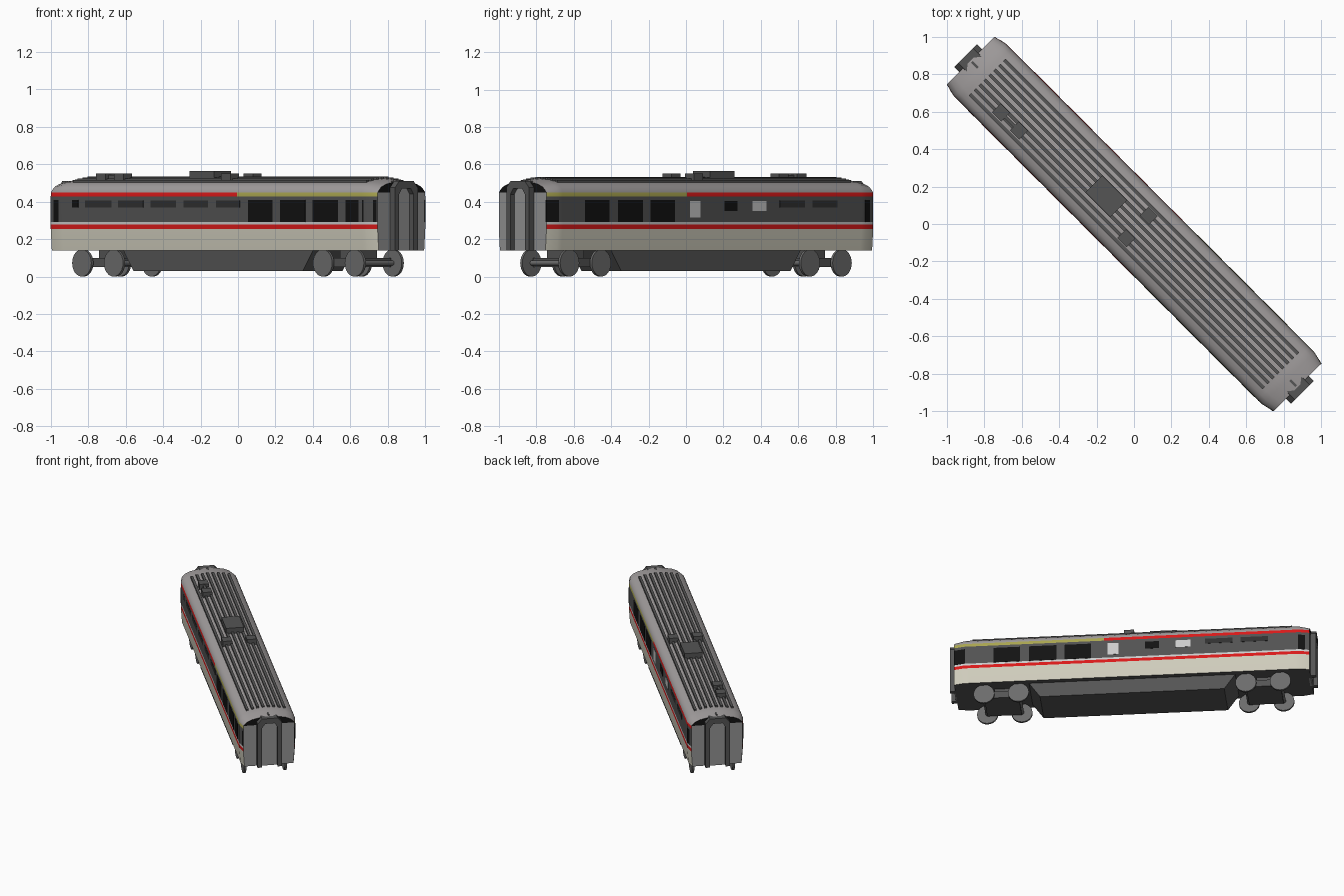
import bpy, bmesh, math
from mathutils import Matrix, Vector

if "Cube" in bpy.data.objects:
    bpy.data.objects.remove(bpy.data.objects["Cube"])

HEADING = -math.pi / 4     # coach lies diagonally; local x = length, local y = width


def mat(name, r, g, b):
    m = bpy.data.materials.new(name)
    m.diffuse_color = (r, g, b, 1)
    m.use_nodes = True
    m.node_tree.nodes["Principled BSDF"].inputs["Base Color"].default_value = m.diffuse_color
    return m


beige = mat("beige", .62, .60, .50)
red = mat("red", .70, .01, .01)
yellow = mat("yellow", .40, .38, .08)
white = mat("white", .58, .58, .58)
wall = mat("wall_grey", .085, .085, .085)
roof = mat("roof_grey", .36, .34, .34)
end_grey = mat("end_grey", .30, .30, .30)
dark = mat("dark_grey", .09, .09, .09)
steel = mat("steel", .15, .15, .15)
black = mat("black", .006, .006, .006)
vent = mat("vent_dark", .03, .03, .03)
MATS = [beige, red, yellow, white, wall, roof, end_grey, dark, steel, black, vent]


def finish(name, bm, material=None, smooth=False):
    bmesh.ops.recalc_face_normals(bm, faces=bm.faces)
    me = bpy.data.meshes.new(name)
    bm.to_mesh(me)
    bm.free()
    ob = bpy.data.objects.new(name, me)
    bpy.context.collection.objects.link(ob)
    ob.rotation_euler.z = HEADING
    for m in ([material] if material else MATS):
        me.materials.append(m)
    if smooth:
        bpy.ops.object.select_all(action='DESELECT')
        ob.select_set(True)
        bpy.context.view_layer.objects.active = ob
        bpy.ops.object.shade_smooth_by_angle(angle=math.radians(30))
    return ob


def add_box(bm, x0, x1, y0, y1, z0, z1):
    c = Vector(((x0 + x1) / 2, (y0 + y1) / 2, (z0 + z1) / 2))
    s = Matrix.Diagonal((x1 - x0, y1 - y0, z1 - z0, 1))
    bmesh.ops.create_cube(bm, size=1, matrix=Matrix.Translation(c) @ s)


def box(name, material, *dims):
    bm = bmesh.new()
    add_box(bm, *dims)
    return finish(name, bm, material)


def prism(bm, pts, offset):
    a = [bm.verts.new(p) for p in pts]
    b = [bm.verts.new(Vector(p) + Vector(offset)) for p in pts]
    bm.faces.new(a)
    bm.faces.new(b[::-1])
    for i in range(len(a)):
        j = (i + 1) % len(a)
        bm.faces.new((a[i], a[j], b[j], b[i]))


# Body shell: half section (width, height, colour of the band above each point)
SECTION = [(.188, .14, beige), (.197, .255, red), (.197, .278, white), (.197, .292, wall),
           (.197, .428, None), (.196, .450, roof), (.186, .474, roof), (.166, .492, roof),
           (.130, .506, roof), (.070, .518, roof), (.025, .523, roof)]
# Stations along the length: position, width factor, roof drop
STATIONS = [(-1.235, .915, .013), (-1.165, 1, .003), (-1.13, 1, 0), (.19, 1, 0),
            (1.13, 1, 0), (1.165, 1, .003), (1.235, .915, .013)]
bm = bmesh.new()
rings = []
for u, w, d in STATIONS:
    rings.append([[bm.verts.new((u, s * y * w, z - (d if z > .46 else 0)))
                   for y, z, _ in SECTION] for s in (-1, 1)])


def face(verts, m):
    bm.faces.new(verts).material_index = MATS.index(m)


for k in range(len(rings) - 1):
    a, b = rings[k], rings[k + 1]
    stripe = red if STATIONS[k][0] < .1 else yellow
    for s in (0, 1):
        for i in range(len(SECTION) - 1):
            face((a[s][i], a[s][i + 1], b[s][i + 1], b[s][i]), SECTION[i][2] or stripe)
    face((a[0][-1], a[1][-1], b[1][-1], b[0][-1]), roof)
    face((a[0][0], a[1][0], b[1][0], b[0][0]), dark)
for r in (rings[0], rings[-1]):
    for i in range(len(SECTION) - 1):
        face((r[0][i], r[1][i], r[1][i + 1], r[0][i + 1]),
             black if SECTION[i][1] > .44 else end_grey)
finish("body_shell", bm, smooth=True)


# Windows and vents: thin panels that follow the tapered plan
def half_width(u):
    return .197 * (1 - .085 * max(0, (abs(u) - 1.165) / .07))


def panels(name, material, side, spans, z0, z1):
    bm = bmesh.new()
    for p0, p1 in spans:
        u0, u1 = [(p + .139) * 1.4142 * (-1 if side > 0 else 1) + (.3932 if side > 0 else 0)
                  for p in (p0, p1)]
        out = [(u, side * (half_width(u) + .0015), z)
               for u, z in ((u0, z0), (u1, z0), (u1, z1), (u0, z1))]
        prism(bm, out, (0, -side * .006, 0))
    finish(name, bm, material)


# left side spans are read along x, right side spans along y
panels("left_windows", black, -1, [(-.99, -.958), (.055, .185), (.225, .36), (.40, .535),
                                   (.575, .645), (.665, .73)], .293, .408)
panels("left_small_window", black, -1, [(-.885, -.853)], .37, .408)
panels("left_vents", vent, -1, [(-.815, -.675), (-.64, -.505), (-.465, -.33),
                                (-.29, -.16), (-.115, .01)], .37, .407)
panels("right_windows", black, 1, [(-.735, -.68), (-.54, -.41), (-.365, -.23),
                                   (-.19, -.06), (.958, .99)], .293, .408)
panels("right_small_window", black, 1, [(.205, .275)], .35, .405)
panels("right_tall_light_panel", white, 1, [(.02, .075)], .315, .405)
panels("right_light_panel", white, 1, [(.355, .43)], .35, .405)
panels("right_vents", vent, 1, [(.50, .635), (.675, .81)], .37, .407)

# Roof ribs, sitting on the arch
bm = bmesh.new()
for i in range(8):
    y = (i - 3.5) * .037
    z = .525 - 1.1 * y * y
    add_box(bm, -1.11, 1.11, y - .009, y + .009, z - .02, z + .009)
finish("roof_ribs", bm, dark)

# Roof equipment boxes
box("large_roof_unit", dark, -.304, -.117, -.063, .063, .51, .565)
bm = bmesh.new()
for u, v in ((.025, .086), (.025, -.084), (-.923, -.081), (-.788, -.081)):
    add_box(bm, u - .035, u + .035, v - .033, v + .033, .505, .551)
add_box(bm, -.90, -.80, -.09, -.072, .505, .543)
finish("small_roof_units", bm, dark)

# Ends: arched gangway frame around a door panel, and dome seams
for s, tag in ((-1, "rear"), (1, "front")):
    outer = [(-.086, .14), (-.086, .475), (-.055, .51), (.055, .51), (.086, .475), (.086, .14)]
    inner = [(-.055, .14), (-.055, .44), (-.032, .472), (.032, .472), (.055, .44), (.055, .14)]
    bm = bmesh.new()
    for i in range(5):
        ring = [outer[i], outer[i + 1], inner[i + 1], inner[i]]
        prism(bm, [(s * 1.20, y, z) for y, z in ring], (s * .073, 0, 0))
    finish(tag + "_gangway_frame", bm, dark)
    bm = bmesh.new()
    prism(bm, [(s * 1.22, y, z) for y, z in inner], (s * .022, 0, 0))
    finish(tag + "_end_door", bm, end_grey)
    a, b = sorted((s * 1.11, s * 1.225))
    box(tag + "_roof_seam", dark, a, b, -.006, .006, .49, .518)

    # Bogie: side frames, cross beam, axles and wheels
    bm = bmesh.new()
    a, b = sorted((s * .79, s * 1.03))
    add_box(bm, a, b, -.125, .125, .05, .10)
    c = s * .91
    add_box(bm, c - .05, c + .05, -.09, .09, .09, .145)
    finish(tag + "_bogie_frame", bm, dark)
    bm = bmesh.new()
    for u in (.79, 1.03):
        for v, r, depth in ((-.143, .0725, .016), (.143, .0725, .016), (0, .014, .28)):
            m = Matrix.Translation((s * u, v, .0725)) @ Matrix.Rotation(math.pi / 2, 4, 'X')
            bmesh.ops.create_cone(bm, cap_ends=True, segments=24, radius1=r, radius2=r,
                                  depth=depth, matrix=m)
    finish(tag + "_wheels", bm, steel, smooth=True)

# Underfloor equipment skirt with sloping ends
bm = bmesh.new()
prism(bm, [(-.72, -.15, .145), (.72, -.15, .145), (.64, -.15, .03), (-.64, -.15, .03)], (0, .30, 0))
finish("underfloor_skirt", bm, dark)
